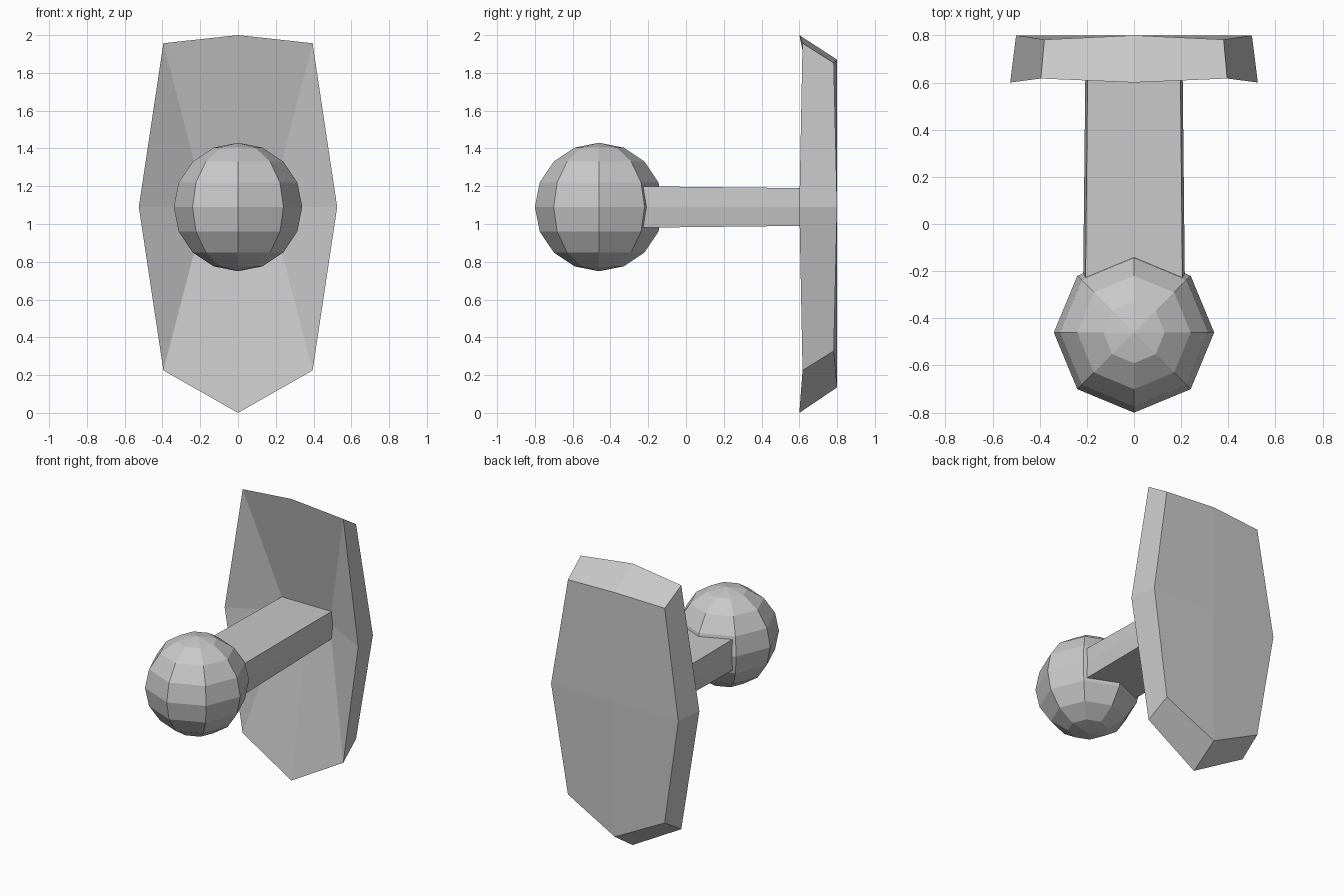
import bpy
import bmesh

cube = bpy.data.objects.get("Cube")
if cube:
    bpy.data.objects.remove(cube)

MID_Z = 1.09

grey = bpy.data.materials.new("plain grey")
grey.use_nodes = True
colour = (0.58, 0.58, 0.58, 1)
grey.diffuse_color = colour
grey.node_tree.nodes["Principled BSDF"].inputs["Base Color"].default_value = colour


def add_object(name, bm):
    bmesh.ops.recalc_face_normals(bm, faces=bm.faces)
    mesh = bpy.data.meshes.new(name)
    bm.to_mesh(mesh)
    bm.free()
    mesh.materials.append(grey)
    obj = bpy.data.objects.new(name, mesh)
    bpy.context.collection.objects.link(obj)
    return obj


def ring(bm, top, corner_top, side, corner_low, low):
    """Eight-point loop: (y, z) centre points, (x, y, z) right half mirrored."""
    half = [corner_top, side, corner_low]
    pts = [(0, *top)] + half + [(0, *low)]
    pts += [(-x, y, z) for x, y, z in reversed(half)]
    return [bm.verts.new(p) for p in pts]


def bridge(bm, a, b):
    for i in range(len(a)):
        j = (i + 1) % len(a)
        bm.faces.new((a[i], a[j], b[j], b[i]))


def stem_ring(bm, y, width, height):
    hi, lo = MID_Z + height, MID_Z - height
    return ring(bm, (y, hi), (width, y, hi), (width + 0.01, y, MID_Z),
                (width, y, lo), (y, lo))


# Faceted ball knob
bm = bmesh.new()
bmesh.ops.create_uvsphere(bm, u_segments=8, v_segments=8, radius=0.34)
knob = add_object("knob", bm)
knob.location = (0, -0.46, MID_Z)

# Slightly tapered stem running into the dished plate
bm = bmesh.new()
front = stem_ring(bm, -0.28, 0.206, 0.11)
back = stem_ring(bm, 0.77, 0.195, 0.098)
bridge(bm, front, back)
bm.faces.new(front)
add_object("stem", bm)

# Back plate: dished front, bevelled rim, shallow folded rear
bm = bmesh.new()
inner = stem_ring(bm, 0.77, 0.195, 0.098)
rim = ring(bm, (0.6, 2.0), (0.395, 0.617, 1.957), (0.525, 0.6, MID_Z),
           (0.395, 0.617, 0.225), (0.6, 0.0))
rear = ring(bm, (0.8, 1.87), (0.38, 0.782, 1.853), (0.5, 0.8, MID_Z),
            (0.38, 0.782, 0.328), (0.8, 0.135))
bridge(bm, inner, rim)
bridge(bm, rim, rear)
centre = bm.verts.new((0, 0.8, MID_Z))
for i in range(0, 8, 2):
    bm.faces.new((centre, rear[i], rear[i + 1], rear[(i + 2) % 8]))
add_object("back_plate", bm)
